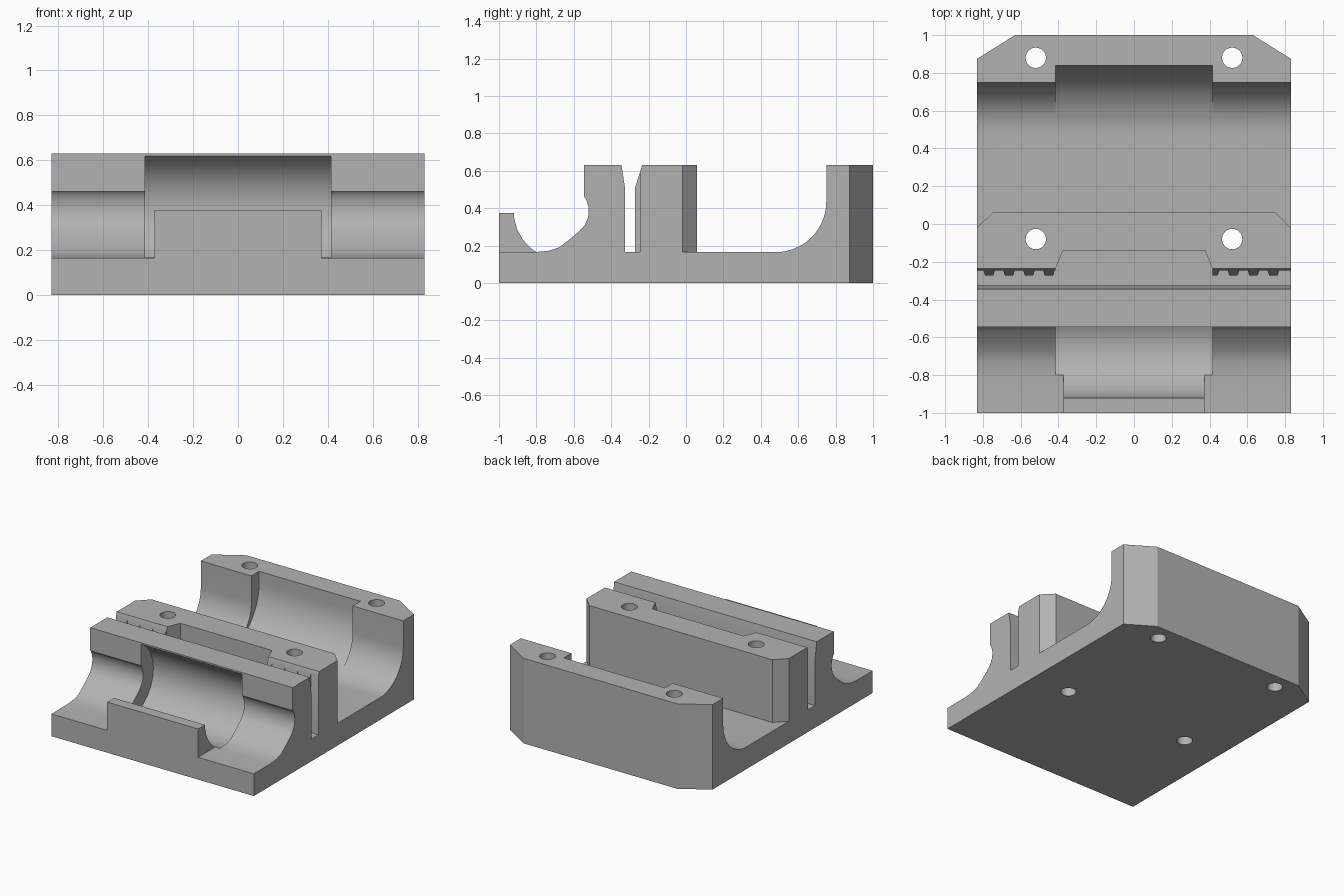
import bpy, bmesh, math
from mathutils import Vector

cube = bpy.data.objects.get("Cube")
if cube:
    bpy.data.objects.remove(cube, do_unlink=True)

grey = bpy.data.materials.new("mid grey")
grey.use_nodes = True
grey.diffuse_color = (0.45, 0.45, 0.45, 1)
grey.node_tree.nodes["Principled BSDF"].inputs["Base Color"].default_value = (0.45, 0.45, 0.45, 1)

HALF, TOP, FLOOR = 0.83, 0.63, 0.165


def prism(name, points, shift):
    """Extrude a closed 3D outline along a vector."""
    bm = bmesh.new()
    face = bm.faces.new([bm.verts.new(p) for p in points])
    new = bmesh.ops.extrude_face_region(bm, geom=[face])["geom"]
    bmesh.ops.translate(bm, vec=Vector(shift), verts=[v for v in new if isinstance(v, bmesh.types.BMVert)])
    bmesh.ops.recalc_face_normals(bm, faces=bm.faces)
    mesh = bpy.data.meshes.new(name)
    bm.to_mesh(mesh)
    bm.free()
    mesh.materials.append(grey)
    obj = bpy.data.objects.new(name, mesh)
    bpy.context.collection.objects.link(obj)
    return obj


def across(name, yz, half):
    return prism(name, [(-half, y, z) for y, z in yz], (2 * half, 0, 0))


def upright(name, xy, low, high):
    return prism(name, [(x, y, low) for x, y in xy], (0, 0, high - low))


def arc(cy, cz, r, start, end, steps):
    angles = [math.radians(start + (end - start) * i / steps) for i in range(steps + 1)]
    return [(cy + r * math.cos(a), cz + r * math.sin(a)) for a in angles]


def combine(tool, operation="DIFFERENCE"):
    mod = body.modifiers.new(tool.name, "BOOLEAN")
    mod.operation, mod.solver, mod.object = operation, "EXACT", tool
    bpy.context.view_layer.objects.active = body
    bpy.ops.object.modifier_apply(modifier=mod.name)
    bpy.data.objects.remove(tool, do_unlink=True)


# Whole side profile: base, rod cradle, front wall, slot, middle wall, back wall
profile = [(-1, 0), (-1, FLOOR), (-0.81, FLOOR), (-0.73, 0.173), (-0.68, 0.19), (-0.62, 0.235)]
profile += arc(-0.66, 0.385, 0.14, -52, 30, 8)
profile += [(-0.545, 0.46), (-0.545, TOP), (-0.345, TOP), (-0.325, 0.5), (-0.325, FLOOR)]
profile += [(-0.245, FLOOR), (-0.245, TOP), (0.06, TOP), (0.06, FLOOR)]
profile += arc(0.48, 0.435, 0.27, -90, 0, 14)
profile += [(0.75, TOP), (1, TOP), (1, 0)]
body = across("clamp_carriage_body", profile, HALF)

# Front retaining tab
combine(across("front_tab", [(-1, 0.1), (-1, 0.375), (-0.75, 0.375), (-0.75, 0.1)], 0.373), "UNION")

# Belt teeth on the slot face of the middle wall
pitch = 0.1055
for first, count in ((-0.767, 4), (0.527, 3)):
    for i in range(count):
        x = first + i * pitch
        outline = [(x - 0.034, -0.235), (x + 0.034, -0.235), (x + 0.022, -0.272), (x - 0.022, -0.272)]
        combine(upright("belt_tooth", outline, 0.14, TOP), "UNION")
combine(upright("cut_tooth", [(0.40, -0.235), (0.455, -0.235), (0.443, -0.272), (0.40, -0.272)], 0.14, TOP), "UNION")

# Sloped lead-in above the teeth
combine(across("lead_in", [(-0.23, 0.645), (-0.272, 0.51), (-0.29, 0.51), (-0.29, 0.645)], 0.9))

# Recess in the middle wall
combine(upright("recess", [(-0.375, -0.14), (0.375, -0.14), (0.415, -0.235), (0.415, -0.29),
                           (-0.415, -0.29), (-0.415, -0.235)], FLOOR, 0.7))

# Front and back bearing pockets
combine(across("front_pocket", arc(-0.66, 0.385, 0.262, 0, 345.6, 24), 0.415))
combine(across("back_pocket", arc(0.46, 0.545, 0.38, -90, 0, 18) + [(0.84, 0.7), (0.46, 0.7)], 0.415))

# Bevelled corners and screw holes, mirrored left and right
for s in (-1, 1):
    combine(upright("back_corner", [(s * 0.63, 1), (s * 0.83, 0.875), (s * 0.9, 0.875),
                                    (s * 0.9, 1.1), (s * 0.63, 1.1)], -0.1, 0.7))
    combine(upright("middle_corner", [(s * 0.75, 0.06), (s * 0.83, -0.02), (s * 0.9, -0.02),
                                      (s * 0.9, 0.1), (s * 0.75, 0.1)], FLOOR, 0.7))
    for y in (0.88, -0.08):
        combine(upright("screw_hole", arc(s * 0.52, y, 0.054, 0, 345, 23), -0.1, 0.7))

bpy.ops.object.select_all(action="DESELECT")
body.select_set(True)
bpy.context.view_layer.objects.active = body
bpy.ops.object.shade_smooth_by_angle(angle=math.radians(30))
